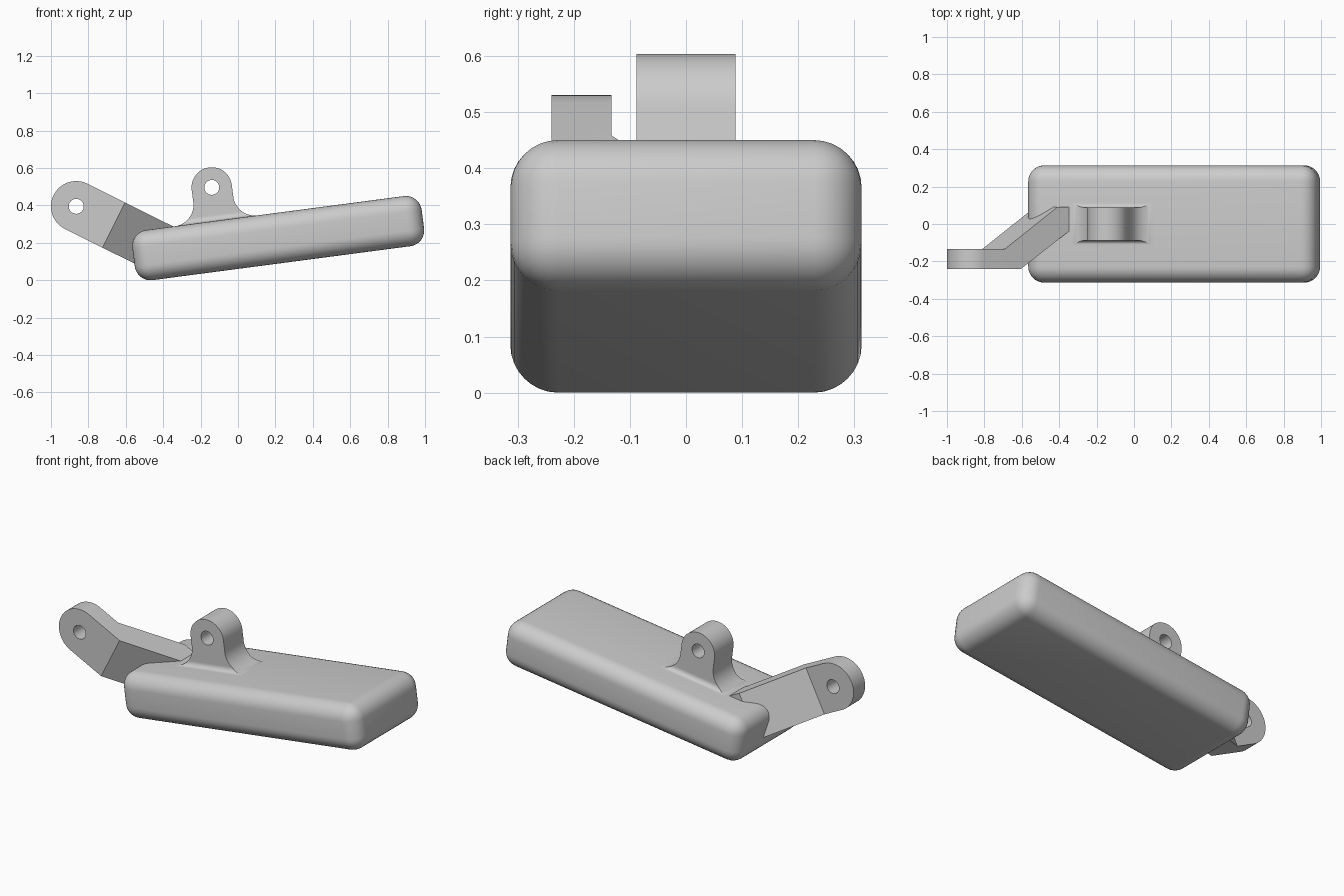
import bpy
import bmesh
from math import sin, cos, pi, radians, sqrt
from mathutils import Matrix

if "Cube" in bpy.data.objects:
    bpy.data.objects.remove(bpy.data.objects["Cube"])

grey = bpy.data.materials.new("light grey")
grey.use_nodes = True
GREY = (0.6, 0.6, 0.6, 1)
grey.diffuse_color = GREY
grey.node_tree.nodes["Principled BSDF"].inputs["Base Color"].default_value = GREY


def make_object(name, bm, frame):
    bmesh.ops.recalc_face_normals(bm, faces=bm.faces)
    mesh = bpy.data.meshes.new(name)
    bm.to_mesh(mesh)
    bm.free()
    mesh.materials.append(grey)
    obj = bpy.data.objects.new(name, mesh)
    obj.matrix_world = frame
    bpy.context.collection.objects.link(obj)
    return obj


def activate(obj):
    bpy.ops.object.select_all(action='DESELECT')
    obj.select_set(True)
    bpy.context.view_layer.objects.active = obj


def finish(obj):
    activate(obj)
    for mod in list(obj.modifiers):
        bpy.ops.object.modifier_apply(modifier=mod.name)
    bpy.ops.object.shade_smooth_by_angle(angle=radians(30))


def loft(name, rings, frame):
    """Skin a chain of four-point sections and close both ends."""
    bm = bmesh.new()
    rows = [[bm.verts.new(p) for p in ring] for ring in rings]
    for a, b in zip(rows, rows[1:]):
        for i in range(4):
            j = (i + 1) % 4
            bm.faces.new((a[i], a[j], b[j], b[i]))
    bm.faces.new(rows[0])
    bm.faces.new(rows[-1])
    bmesh.ops.remove_doubles(bm, verts=bm.verts, dist=1e-5)
    return make_object(name, bm, frame)


def drill(obj, x, y, z, radius):
    """Cut a round hole along y through the part."""
    bm = bmesh.new()
    place = Matrix.Translation((x, y, z)) @ Matrix.Rotation(pi / 2, 4, 'X')
    bmesh.ops.create_cone(bm, cap_ends=True, segments=32, radius1=radius,
                          radius2=radius, depth=0.5, matrix=place)
    cutter = make_object("hole_cutter", bm, obj.matrix_world.copy())
    cutter.hide_render = True
    mod = obj.modifiers.new("hole", 'BOOLEAN')
    mod.object = cutter
    mod.operation = 'DIFFERENCE'
    mod.solver = 'EXACT'
    bpy.context.view_layer.update()
    finish(obj)
    bpy.data.objects.remove(cutter)


# Tilted rounded block
LENGTH, WIDTH, HEIGHT, ROUND = 1.56, 0.626, 0.27, 0.085
body_frame = Matrix.Translation((0.215, 0, 0.225)) @ Matrix.Rotation(radians(-7.5), 4, 'Y')
bm = bmesh.new()
bmesh.ops.create_cube(bm, size=1)
bmesh.ops.scale(bm, vec=(LENGTH, WIDTH, HEIGHT), verts=bm.verts)
bmesh.ops.bevel(bm, geom=bm.edges[:], offset=ROUND, segments=8,
                profile=0.5, affect='EDGES')
finish(make_object("body_block", bm, body_frame))

# Pivot lug: round head, straight neck and flared foot
HEAD, HOLE_H, FLARE, SIDE_FLARE = 0.108, 0.18, 0.115, 0.028
lug_x, top = -0.317, HEIGHT / 2
sections = []
for i in range(17):
    a = pi / 2 * (1 - i / 16)
    sections.append((HOLE_H + HEAD * sin(a), HEAD * cos(a)))
for i in range(17):
    a = pi / 2 * i / 16
    sections.append((FLARE * (1 - sin(a)), HEAD + FLARE * (1 - cos(a))))
sections.append((-0.04, HEAD + FLARE))
rings = []
for h, half in sections:
    drop = min(max(SIDE_FLARE - h, 0), SIDE_FLARE)
    side = 0.088 + SIDE_FLARE - sqrt(SIDE_FLARE ** 2 - drop ** 2)
    rings.append([(lug_x + sx * half, sy * side, top + h)
                  for sx, sy in ((-1, -1), (1, -1), (1, 1), (-1, 1))])
lug = loft("pivot_lug", rings, body_frame)
drill(lug, lug_x, 0, top + HOLE_H, 0.04)

# Cranked arm: round eye, then a sideways step into the block
EYE = 0.135
arm_frame = Matrix.Translation((-0.865, 0, 0.395)) @ Matrix.Rotation(radians(26.5), 4, 'Y')
FRONT, BACK = -0.24, -0.133
plan = []
for i in range(21):
    a = pi / 2 * i / 20
    u = -EYE * cos(a)
    plan.append(((u, FRONT), (u, BACK), EYE * sin(a)))
plan += [((0.224, FRONT), (0.129, BACK), EYE),
         ((0.54, -0.018), (0.441, 0.09), EYE),
         ((0.55, -0.018), (0.55, 0.09), EYE)]
rings = [[(f[0], f[1], -v), (b[0], b[1], -v), (b[0], b[1], v), (f[0], f[1], v)]
         for f, b, v in plan]
arm = loft("cranked_arm", rings, arm_frame)
drill(arm, 0, (FRONT + BACK) / 2, 0, 0.04)
